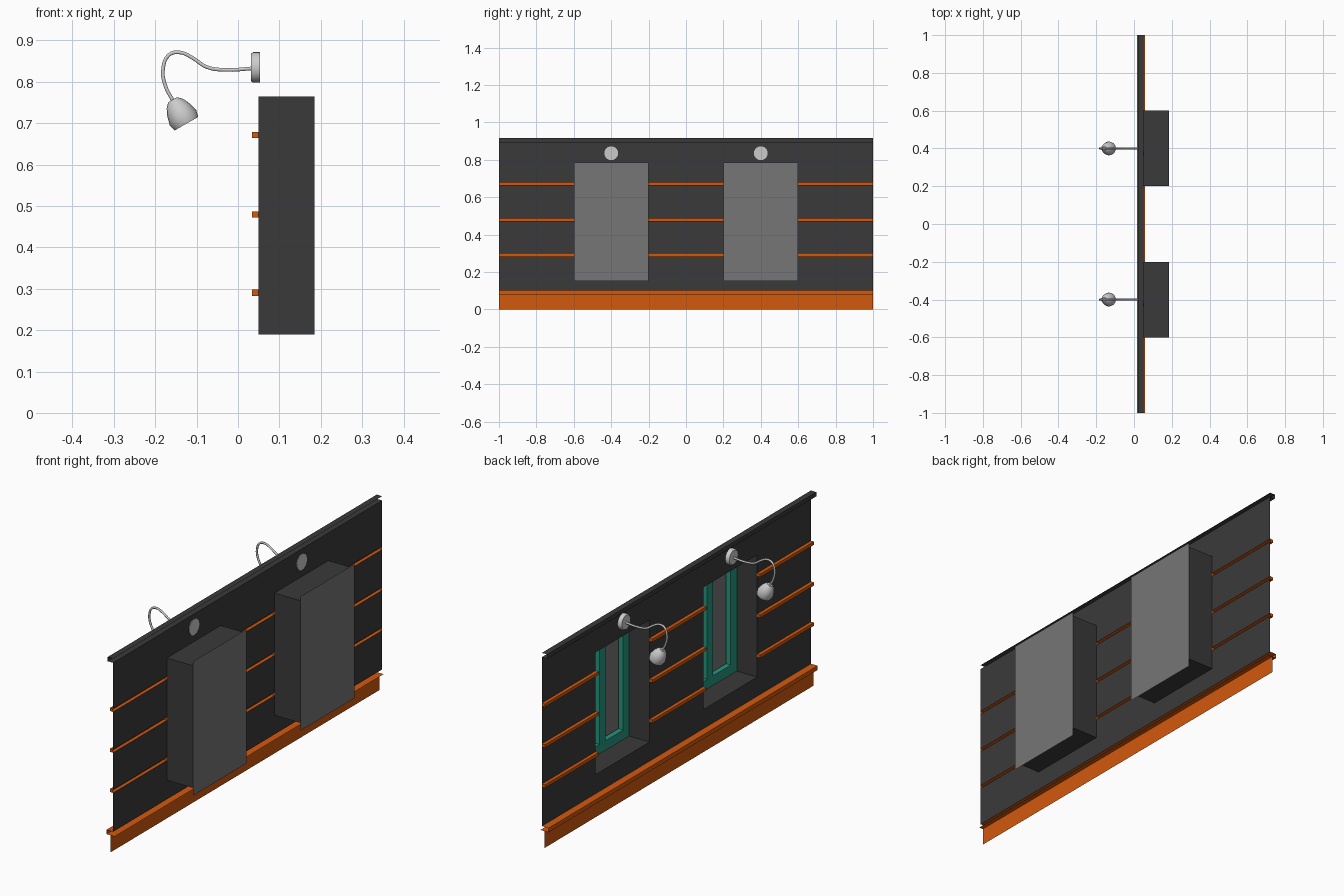
import bpy, bmesh, math
from mathutils import Vector

if "Cube" in bpy.data.objects:
    bpy.data.objects.remove(bpy.data.objects["Cube"])


def material(name, rgb):
    m = bpy.data.materials.new(name)
    m.diffuse_color = (*rgb, 1)
    m.use_nodes = True
    m.node_tree.nodes["Principled BSDF"].inputs["Base Color"].default_value = m.diffuse_color
    return m


DARK = material("dark_panel", (0.042, 0.042, 0.042))
ORANGE = material("orange_trim", (0.65, 0.10, 0.004))
TEAL = material("teal_frame", (0.02, 0.30, 0.21))
PANE = material("pane_grey", (0.18, 0.18, 0.18))

WALL_X, BACK_X = 0.05, 0.185
Z0, Z1 = 0.19, 0.765                       # window opening heights
BARS = [(0.283, 0.298), (0.472, 0.487), (0.664, 0.679)]
BAYS = [(-1, -0.6), (-0.2, 0.2), (0.6, 1)]


def finish(name, bm, mat=None):
    bmesh.ops.remove_doubles(bm, verts=bm.verts, dist=1e-5)
    me = bpy.data.meshes.new(name)
    bm.to_mesh(me)
    bm.free()
    ob = bpy.data.objects.new(name, me)
    bpy.context.collection.objects.link(ob)
    if mat:
        me.materials.append(mat)
    return ob


def quad(bm, *pts):
    bm.faces.new([bm.verts.new(p) for p in pts])


def strip(bm, profile, y0, y1):
    # open x-z profile swept along y
    for (xa, za), (xb, zb) in zip(profile, profile[1:]):
        quad(bm, (xa, y0, za), (xa, y1, za), (xb, y1, zb), (xb, y0, zb))


def box(bm, x0, x1, y0, y1, z0, z1):
    vs = bmesh.ops.create_cube(bm, size=1)["verts"]
    for v in vs:
        v.co = ((x0 + x1) / 2 + v.co.x * (x1 - x0),
                (y0 + y1) / 2 + v.co.y * (y1 - y0),
                (z0 + z1) / 2 + v.co.z * (z1 - z0))


def smooth(ob):
    bpy.ops.object.select_all(action='DESELECT')
    ob.select_set(True)
    bpy.context.view_layer.objects.active = ob
    bpy.ops.object.shade_smooth_by_angle(angle=math.radians(35))


def lathe(name, profile, origin, axis, segments):
    # profile of (distance along axis, radius)
    bm = bmesh.new()
    vs = [bm.verts.new((r, 0, t)) for t, r in profile]
    es = [bm.edges.new(p) for p in zip(vs, vs[1:])]
    bmesh.ops.spin(bm, geom=vs + es, cent=(0, 0, 0), axis=(0, 0, 1),
                   angle=math.tau, steps=segments, use_merge=True)
    bmesh.ops.remove_doubles(bm, verts=bm.verts, dist=1e-5)
    bmesh.ops.recalc_face_normals(bm, faces=bm.faces)
    ob = finish(name, bm)
    ob.location = origin
    ob.rotation_mode = 'QUATERNION'
    ob.rotation_quaternion = Vector(axis).to_track_quat('Z', 'Y')
    smooth(ob)
    return ob


# wall sheet with window openings and gaps behind the rails
bm = bmesh.new()
levels = [Z0] + [z for b in BARS for z in b] + [Z1]
for y0, y1 in BAYS:
    for za, zb in zip(levels[::2], levels[1::2]):
        strip(bm, [(WALL_X, za), (WALL_X, zb)], y0, y1)
strip(bm, [(WALL_X, 0.1), (WALL_X, Z0)], -1, 1)
strip(bm, [(WALL_X, Z1), (WALL_X, 0.895)], -1, 1)
finish("wall_panel", bm, DARK)

# top cap channel
bm = bmesh.new()
strip(bm, [(WALL_X, 0.895), (0.022, 0.895), (0.022, 0.915), (WALL_X, 0.915)], -1, 1)
finish("top_cap", bm, DARK)

# baseboard and its ledge
bm = bmesh.new()
strip(bm, [(0.037, 0), (0.037, 0.08)], -1, 1)
finish("baseboard", bm, ORANGE)
bm = bmesh.new()
strip(bm, [(0.058, 0.08), (0.015, 0.08), (0.015, 0.1), (WALL_X, 0.1)], -1, 1)
finish("base_ledge", bm, ORANGE)

# horizontal rails, hollow from behind with closed ends
bm = bmesh.new()
for y0, y1 in BAYS:
    for za, zb in BARS:
        p = [(WALL_X, za), (0.034, za), (0.034, zb), (WALL_X, zb)]
        strip(bm, p, y0, y1)
        for y in (y0, y1):
            quad(bm, *[(x, y, z) for x, z in p])
finish("wall_rails", bm, ORANGE)

for side, yc in (("left", -0.4), ("right", 0.4)):
    a, b = yc - 0.2, yc + 0.2
    # recess lining
    bm = bmesh.new()
    ring = [(a, Z0), (b, Z0), (b, Z1), (a, Z1), (a, Z0)]
    for (ya, za), (yb, zb) in zip(ring, ring[1:]):
        quad(bm, (WALL_X, ya, za), (WALL_X, yb, zb), (BACK_X, yb, zb), (BACK_X, ya, za))
    finish(side + "_window_recess", bm, DARK)

    # pane behind the recess
    bm = bmesh.new()
    strip(bm, [(BACK_X, 0.153), (BACK_X, 0.784)], a, b)
    finish(side + "_window_pane", bm, PANE)

    # window frame with centre mullion
    bm = bmesh.new()
    w, x0, x1 = 0.045, 0.155, 0.18
    e = 0.001
    for y in (a + e, yc - w / 2, b - w - e):
        box(bm, x0, x1, y, y + w, Z0 + e, Z1 - e)
    for ya, yb in ((a + w + e, yc - w / 2), (yc + w / 2, b - w - e)):
        for z in (Z0 + e, Z1 - w - e):
            box(bm, x0, x1, ya, yb, z, z + w)
    finish(side + "_window_frame", bm, TEAL)

    # lamp mount
    lathe(side + "_lamp_mount",
          [(0, 0), (0, 0.037), (0.016, 0.037), (0.022, 0.033), (0.022, 0)],
          (0.053, yc, 0.835), (-1, 0, 0), 24)

    # curved lamp arm
    path = [(0.04, .833), (-.033, .829), (-.076, .836), (-.11, .858), (-.14, .871),
            (-.167, .865), (-.181, .832), (-.177, .795), (-.155, .75)]
    cu = bpy.data.curves.new(side + "_lamp_arm", 'CURVE')
    cu.dimensions = '3D'
    cu.bevel_depth = 0.005
    cu.bevel_resolution = 1
    cu.resolution_u = 4
    sp = cu.splines.new('BEZIER')
    sp.bezier_points.add(len(path) - 1)
    for bp, (x, z) in zip(sp.bezier_points, path):
        bp.co = (x, yc, z)
        bp.handle_left_type = bp.handle_right_type = 'AUTO'
    bpy.context.collection.objects.link(bpy.data.objects.new(side + "_lamp_arm", cu))

    # bell shaped lamp head
    lathe(side + "_lamp_head",
          [(0, 0), (0, 0.012), (0.011, 0.023), (0.028, 0.031), (0.05, 0.037),
           (0.067, 0.033), (0.067, 0.03), (0.062, 0)],
          (-0.158, yc, 0.757), (0.5, 0, -0.87), 16)
